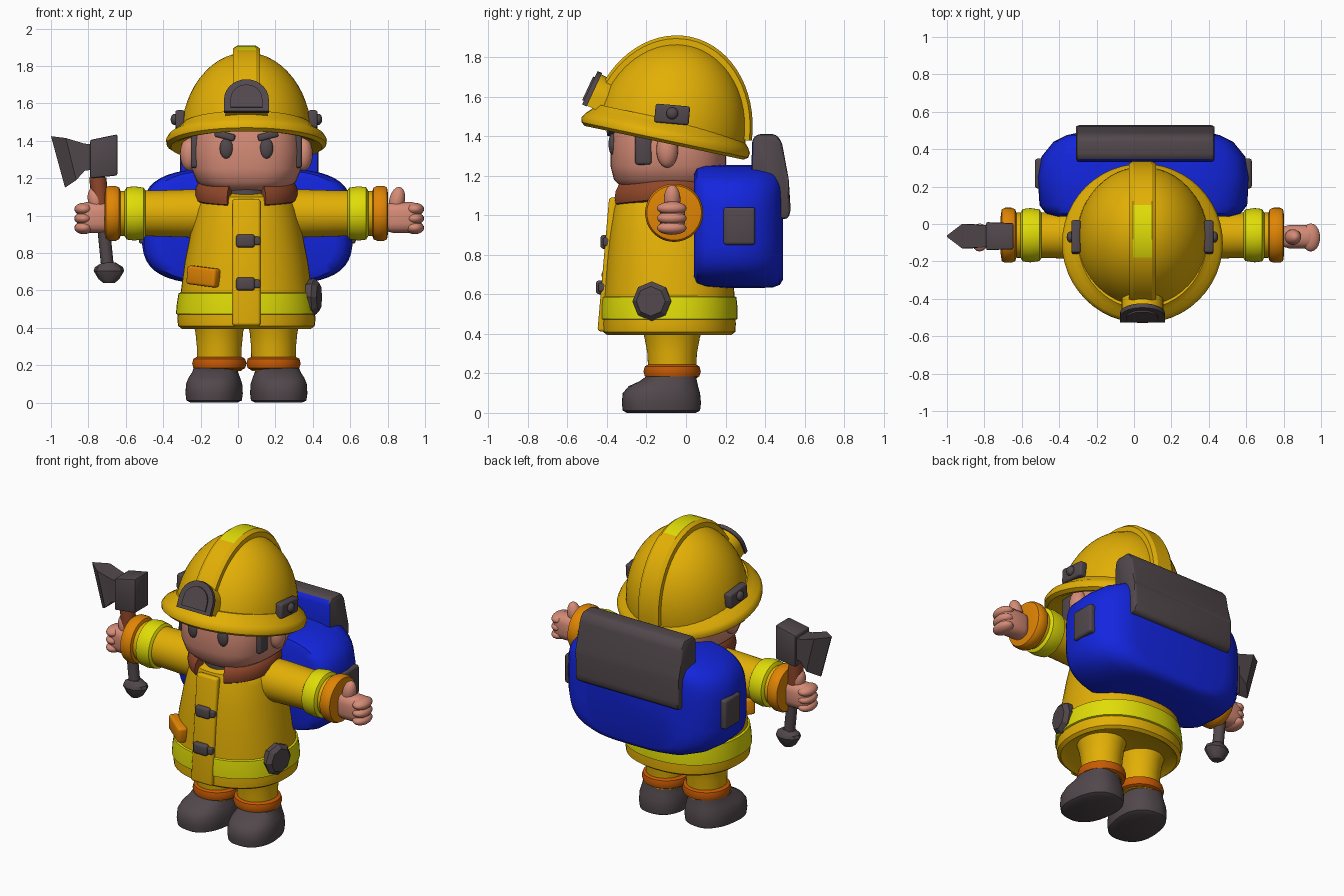
import bpy, bmesh
from math import sin, cos, pi, radians, copysign
from mathutils import Matrix, Vector

cube = bpy.data.objects.get("Cube")
if cube:
    bpy.data.objects.remove(cube)

CX = 0.045  # body centre line


def material(name, r, g, b):
    m = bpy.data.materials.new(name)
    m.use_nodes = True
    col = [(c / 255) ** 2.2 for c in (r, g, b)] + [1]
    m.diffuse_color = col
    m.node_tree.nodes["Principled BSDF"].inputs["Base Color"].default_value = col
    return m


COAT = material("coat yellow", 226, 174, 14)
BRIGHT = material("reflective yellow", 224, 220, 16)
BLUE = material("pack blue", 26, 42, 222)
GREY = material("dark grey", 82, 73, 77)
SKIN = material("skin", 212, 138, 118)
ORANGE = material("cuff orange", 224, 132, 12)
RUST = material("trouser cuff rust", 196, 90, 12)
BROWN = material("collar brown", 142, 72, 46)


def finish(name, bm, mat, M=None, rule=None, mat2=None, angle=42):
    """Turn a bmesh into a shaded object; rule picks faces for the second colour."""
    if M:
        bm.transform(M)
    bmesh.ops.recalc_face_normals(bm, faces=bm.faces)
    bm.normal_update()
    if rule:
        for f in bm.faces:
            f.material_index = int(rule(f))
    me = bpy.data.meshes.new(name)
    bm.to_mesh(me)
    bm.free()
    me.materials.append(mat)
    if mat2:
        me.materials.append(mat2)
    ob = bpy.data.objects.new(name, me)
    bpy.context.scene.collection.objects.link(ob)
    bpy.ops.object.select_all(action='DESELECT')
    ob.select_set(True)
    bpy.context.view_layer.objects.active = ob
    bpy.ops.object.shade_smooth_by_angle(angle=radians(angle))
    return ob


def skin(name, rings, mat, bevel=0, **kw):
    """Bridge rings of points and cap both ends."""
    bm = bmesh.new()
    vs = [[bm.verts.new(p) for p in ring] for ring in rings]
    n = len(vs[0])
    for a, b in zip(vs, vs[1:]):
        for i in range(n):
            j = (i + 1) % n
            bm.faces.new((a[i], a[j], b[j], b[i]))
    bm.faces.new(vs[0])
    bm.faces.new(vs[-1])
    if bevel:
        bmesh.ops.bevel(bm, geom=bm.edges[:], offset=bevel, segments=2,
                        profile=0.5, affect='EDGES', clamp_overlap=True)
    return finish(name, bm, mat, **kw)


def loft(name, rings, mat, power=2, n=48, **kw):
    """Stack superellipse rings (cx, cy, z, rx, ry)."""
    def curve(v):
        return copysign(abs(v) ** (2 / power), v)
    angles = [2 * pi * i / n for i in range(n)]
    return skin(name, [[(cx + rx * curve(cos(a)), cy + ry * curve(sin(a)), z) for a in angles]
                       for cx, cy, z, rx, ry in rings], mat, **kw)


def place(loc, rx=0, ry=0, rz=0):
    turn = [Matrix.Rotation(radians(a), 4, ax) for a, ax in ((rz, 'Z'), (ry, 'Y'), (rx, 'X'))]
    return Matrix.Translation(loc) @ turn[0] @ turn[1] @ turn[2]


def box(name, loc, size, mat, bevel=0.015, rot=(0, 0, 0)):
    bm = bmesh.new()
    bmesh.ops.create_cube(bm, size=1, matrix=Matrix.Diagonal((*size, 1)))
    bmesh.ops.bevel(bm, geom=bm.edges[:], offset=bevel, segments=3, profile=0.5, affect='EDGES')
    return finish(name, bm, mat, M=place(loc, *rot))


def ball(name, loc, size, mat, rot=(0, 0, 0)):
    bm = bmesh.new()
    bmesh.ops.create_uvsphere(bm, u_segments=20, v_segments=12, radius=1,
                              matrix=Matrix.Diagonal((*size, 1)))
    return finish(name, bm, mat, M=place(loc, *rot))


# Coat with front flap, reflective hem band, clasps and pocket
loft("coat", [(CX, -.085, z, rx, ry) for z, rx, ry in (
    (.42, .30, .28), (.395, .345, .315), (.41, .365, .335), (.45, .37, .337), (.6, .35, .33),
    (.75, .33, .32), (.9, .30, .305), (1.03, .27, .285), (1.1, .24, .265), (1.13, .18, .2))],
    COAT, power=2.2)
loft("hem_band", [(CX, -.085, z, rx, ry) for z, rx, ry in (
    (.465, .35, .32), (.475, .377, .346), (.53, .372, .346), (.585, .363, .34), (.595, .34, .32))],
    BRIGHT, power=2.2, mat2=COAT,
    rule=lambda f: f.calc_center_median().y < -.3 and abs(f.calc_center_median().x - CX) < .075)
box("front_flap", (CX, -.396, .75), (.15, .045, .68), COAT, rot=(-5, 0, 0))
for z, y in ((.865, -.405), (.635, -.428)):
    box("clasp", (CX - .005, y, z), (.1, .055, .07), GREY)
    box("clasp_lug", (CX + .05, y + .005, z), (.05, .04, .045), GREY, .01)
box("chest_pocket", (-.185, -.35, .675), (.19, .06, .1), ORANGE, rot=(0, 6, -37))
loft("hip_canister", [(0, 0, z, r, r) for z, r in ((-.05, .09), (.015, .1), (.04, .075))],
     GREY, n=8, M=place((.395, -.17, .565), 0, 90, -12), angle=30)

# Collar and undershirt
loft("undershirt", [(CX, -.1, 1.0, .17, .23), (CX, -.1, 1.15, .16, .22)], GREY)
rings = []
for k in range(33):
    a = radians(-68 + 316 * k / 32)
    c = Vector((CX + .245 * cos(a), -.095 + .255 * sin(a), 1.135 + .03 * sin(a)))
    out = Vector((cos(a), sin(a), 0))
    rings.append([c + out * (.032 * cos(t)) + Vector((-.03 * cos(t) * 0, 0, .055 * sin(t) - .02 * cos(t)))
                  for t in (pi * i / 5 for i in range(10))])
skin("collar", rings, BROWN)

# Head and face
loft("head", [(CX, -.09, z, rx, ry) for z, rx, ry in (
    (1.125, .14, .17), (1.14, .21, .235), (1.18, .265, .275), (1.25, .293, .292),
    (1.35, .297, .292), (1.45, .29, .285), (1.6, .24, .24))], SKIN, power=2.7)
for s in (-1, 1):
    ball("eye", (CX + s * .107, -.372, 1.36), (.036, .02, .055), GREY)
    box("eyebrow", (CX + s * .115, -.375, 1.428), (.11, .04, .036), GREY, .01, (0, -s * 14, s * 8))
    ball("ear", (CX + s * .305, -.095, 1.33), (.05, .055, .09), SKIN)
    box("chin_strap", (CX + s * .275, -.215, 1.345), (.045, .085, .18), GREY)

# Helmet, tilted up at the front
H = place((CX, -.1, 1.415), -12)
loft("helmet_dome", [(0, .02, .465 * sin(t), .352 * cos(t), .383 * cos(t))
                     for t in (radians(88 * i / 14) for i in range(15))], COAT, M=H)
loft("helmet_brim", [(0, 0, z, rx, ry) for z, rx, ry in (
    (.0, .3, .31), (-.045, .38, .385), (-.05, .405, .41), (-.035, .427, .432), (-.01, .43, .435),
    (.015, .415, .42), (.04, .375, .395), (.07, .345, .375))], COAT, M=H)
rings = []
for k in range(31):
    t = radians(6 + 168 * k / 30)
    rings.append([(x, .02 - .383 * q * cos(t), .465 * q * sin(t)) for x, q in (
        (-.073, .94), (-.073, 1.045), (-.05, 1.08), (.05, 1.08), (.073, 1.045), (.073, .94))])
skin("helmet_crest", rings, COAT, M=H, mat2=BRIGHT, angle=30,
     rule=lambda f: f.normal.z > .8 and abs(f.calc_center_median().x - CX) < .03
     and -.19 < f.calc_center_median().y < .11)


def arch(name, r, y0, y1, mat):
    pts = [(r, -.065 * r / .118)] + [(r * cos(a), r * sin(a)) for a in
                                     (pi * i / 14 for i in range(15))] + [(-r, -.065 * r / .118)]
    skin(name, [[(x, y, z) for x, z in pts] for y in (y0, y1)], mat,
         M=place((CX, -.475, 1.61), -25), angle=30)


arch("badge_mount", .112, -.005, .1, COAT)
arch("badge", .12, -.025, .0, GREY)
arch("badge_inset", .085, -.034, -.02, GREY)
for s in (-1, 1):
    box("helmet_lamp", (CX + s * .355, -.07, 1.51), (.05, .175, .095), GREY, .012, (-5, 0, 0))
    ball("lamp_knob", (CX + s * .385, -.07, 1.515), (.02, .03, .03), GREY)

# Arms, bands and hands
for s in (-1, 1):
    A = place((CX, -.06, 1.012), 0, s * 90)
    loft("sleeve", [(0, 0, z, r, r) for z, r in ((.1, .125), (.3, .128), (.5, .122), (.72, .12))],
         COAT, M=A)
    loft("sleeve_band", [(0, 0, z, r, r) for z, r in (
        (.535, .115), (.55, .138), (.6, .145), (.64, .14), (.655, .115))], BRIGHT, M=A)
    loft("sleeve_cuff", [(0, 0, z, r, r) for z, r in (
        (.67, .11), (.68, .138), (.7, .147), (.735, .147), (.752, .138), (.758, .1))], ORANGE, M=A)

    def hand_x(d):
        return CX + s * d
    reach = .86 if s > 0 else .83
    box("palm", (hand_x(reach - .025), -.068, .99), (.2, .125, .165), SKIN, .05)
    for i in range(3):
        ball("finger", (hand_x(reach + .04), -.072, .935 + .05 * i), (.05, .075, .034), SKIN)
    ball("thumb", (hand_x(.805), -.07, 1.08), (.042, .042, .075), SKIN, (0, s * 12, 0))

# Legs and boots
for s in (-1, 1):
    x = CX + s * .145
    loft("trouser_leg", [(x, -.07, .17, .118, .12), (x, -.07, .3, .12, .125),
                         (x, -.07, .38, .128, .14), (x, -.07, .45, .15, .16)], COAT)
    loft("trouser_cuff", [(x, -.07, z, r, r) for z, r in (
        (.175, .12), (.185, .138), (.21, .145), (.235, .138), (.248, .115))], RUST)
    loft("boot", [(0, y, z, rx, ry) for y, z, rx, ry in (
        (-.055, 0, .12, .175), (-.055, .012, .145, .195), (-.055, .05, .15, .2),
        (-.055, .1, .147, .195), (-.045, .135, .135, .175), (-.02, .16, .122, .145),
        (-.005, .185, .115, .125))], GREY, power=2.4,
        M=place((CX + s * .165, -.07, 0), 0, 0, s * 8))

# Backpack with top flap and side pockets
loft("backpack", [(0, 0, y, rx, rz) for y, rx, rz in (
    (.04, .47, .27), (.055, .52, .3), (.1, .555, .311), (.25, .565, .312), (.36, .545, .312),
    (.44, .48, .308), (.475, .41, .295), (.49, .34, .27))], BLUE, power=3.6,
    M=place((.05, 0, .943), -90))
profile = ((.33, 1.22), (.335, 1.385), (.36, 1.41), (.455, 1.41), (.485, 1.37),
           (.52, 1.18), (.53, 1.02), (.515, .98), (.46, .98))
skin("pack_flap", [[(x, y, z) for y, z in profile] for x in (-.31, .43)], GREY, bevel=.018,
     mat2=BLUE, rule=lambda f: f.normal.y < -.8)
for s in (-1, 1):
    box("side_pocket", (.05 + s * .555, .27, .945), (.05, .16, .19), GREY)

# Axe held in the right hand
Y = -.065
skin("axe_block", [[(x, Y + sy * h, z) for sy, z in ((-1, lo), (1, lo), (1, hi), (-1, hi))]
                   for x, lo, hi, h in ((-.645, 1.215, 1.435, .07), (-.79, 1.2, 1.405, .075))],
     GREY, bevel=.008)
skin("axe_blade", [[(xb, Y - h, zb), (xb, Y + h, zb), (xt, Y + h, zt), (xt, Y - h, zt)]
                   for xt, zt, xb, zb, h in ((-.75, 1.38, -.75, 1.25, .055),
                                             (-.82, 1.385, -.82, 1.24, .06),
                                             (-.92, 1.415, -.865, 1.19, .065),
                                             (-1.0, 1.425, -.925, 1.15, .004))], GREY, angle=25)


def rod(name, top, low, r, mat):
    loft(name, [(x, Y, z, r, r) for x, z in (low, top)], mat, n=16)


rod("axe_handle", (-.75, 1.25), (-.695, .7), .034, GREY)
rod("axe_grip", (-.75, 1.205), (-.735, 1.06), .046, BROWN)
loft("axe_pommel", [(-.69, Y, z, rx, ry) for z, rx, ry in (
    (.64, .03, .03), (.66, .055, .045), (.705, .082, .06), (.725, .075, .055), (.75, .035, .035))],
    GREY, n=10, angle=30)
